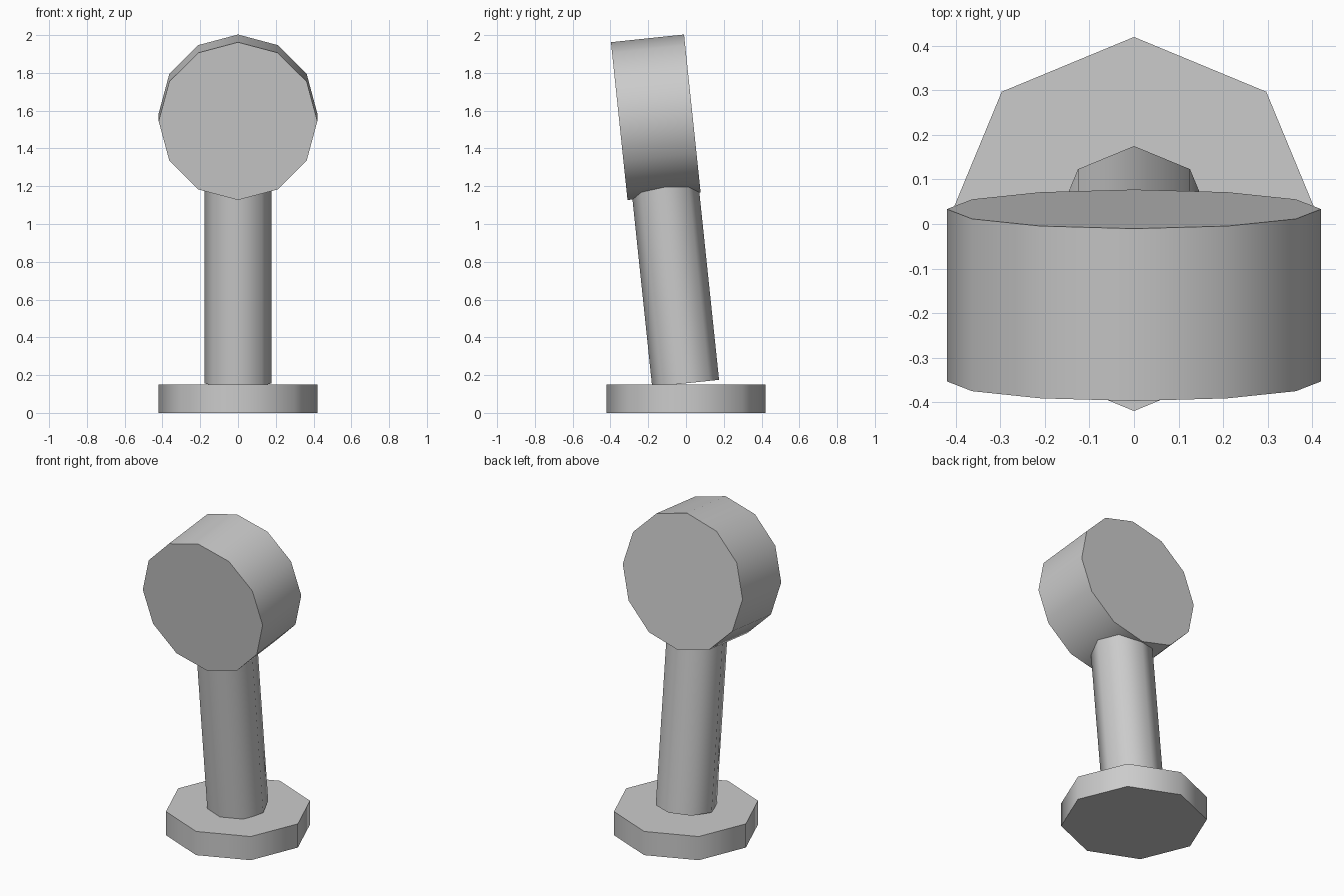
import bpy
from math import radians

cube = bpy.data.objects.get("Cube")
if cube:
    bpy.data.objects.remove(cube, do_unlink=True)

GREY = (0.6, 0.6, 0.6, 1)
grey = bpy.data.materials.new("plain_grey")
grey.use_nodes = True
grey.diffuse_color = GREY
grey.node_tree.nodes["Principled BSDF"].inputs["Base Color"].default_value = GREY

TILT = radians(6)


def cylinder(name, sides, radius, depth, location, pitch=0):
    """Low-sided cylinder with smooth walls and sharp rims, pitched about x."""
    bpy.ops.mesh.primitive_cylinder_add(
        vertices=sides, radius=radius, depth=depth,
        location=location, rotation=(pitch, 0, 0))
    obj = bpy.context.object
    obj.name = name
    obj.data.materials.append(grey)
    bpy.ops.object.shade_smooth_by_angle(angle=radians(60))
    return obj


# Flat octagonal foot
cylinder("base", 8, 0.42, 0.15, (0, 0, 0.075))

# Leaning stem, its top buried in the head
cylinder("stem", 8, 0.178, 1.3, (0, -0.07, 0.803), TILT)

# Twelve-sided drum head, its axis running front to back
cylinder("head", 12, 0.42, 0.389, (0, -0.16, 1.565), radians(90) + TILT)
